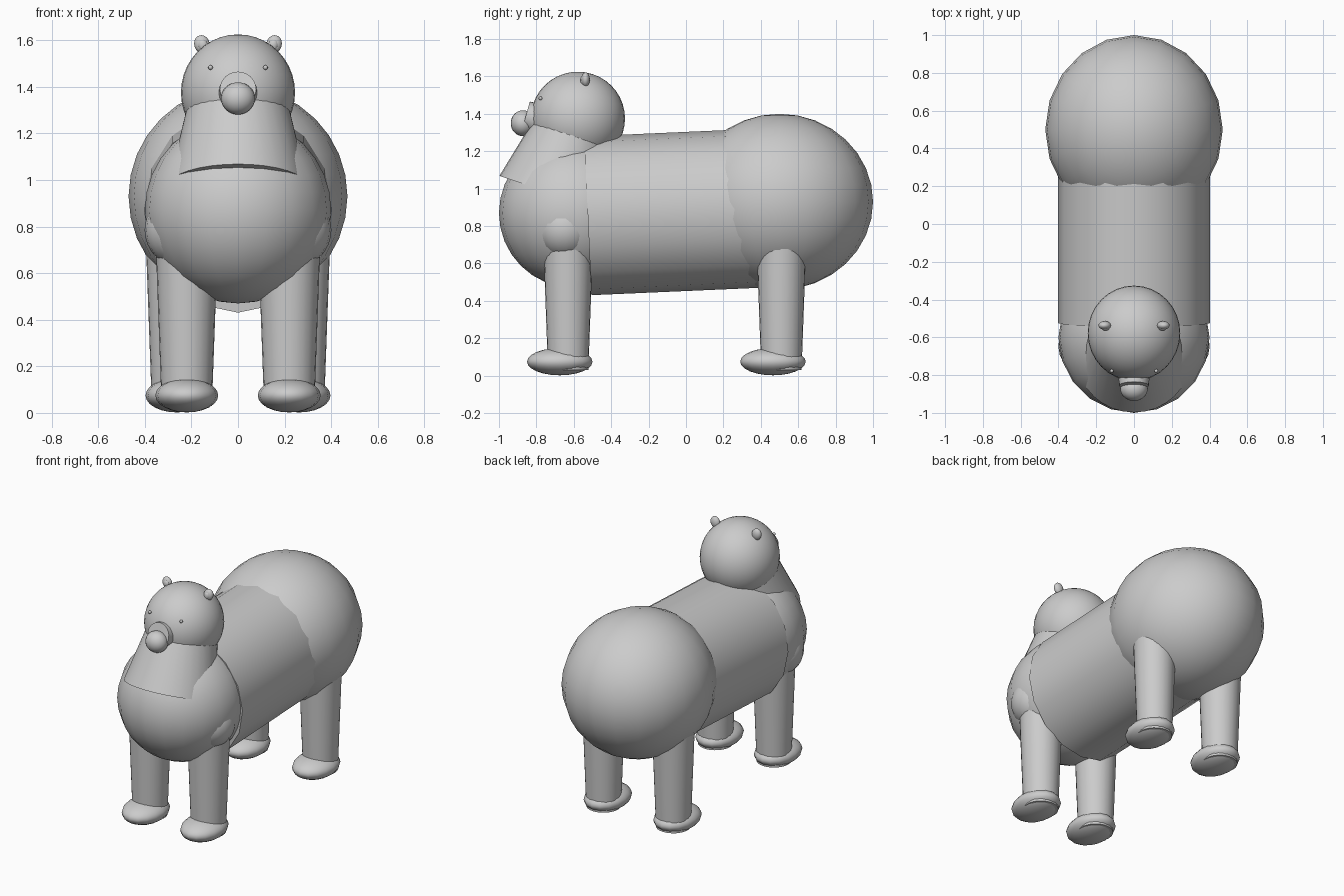
import bpy, math
from mathutils import Vector

if "Cube" in bpy.data.objects:
    bpy.data.objects.remove(bpy.data.objects["Cube"])


def finish(name):
    ob = bpy.context.object
    ob.name = name
    bpy.ops.object.shade_smooth_by_angle(angle=math.radians(35))
    return ob


def ball(name, loc, size, seg=20, rings=16, rot=(0, 0, 0)):
    bpy.ops.mesh.primitive_uv_sphere_add(segments=seg, ring_count=rings, radius=1,
                                         location=loc, rotation=rot)
    bpy.context.object.scale = size
    return finish(name)


def tube(name, start, end, r1, r2, sides=24, squash=1.0):
    # tapered cylinder running from start to end
    a, b = Vector(start), Vector(end)
    bpy.ops.mesh.primitive_cone_add(vertices=sides, radius1=r1, radius2=r2,
                                    depth=(b - a).length, location=(a + b) / 2)
    ob = bpy.context.object
    ob.rotation_euler = (b - a).to_track_quat('Z', 'Y').to_euler()
    ob.scale.x = squash
    return finish(name)


# Torso
ball("rump", (0, 0.5, 0.93), (0.47, 0.5, 0.47))
ball("chest", (0, -0.6, 0.87), (0.4, 0.4, 0.4))
tube("body", (0, -0.525, 0.855), (0, 0.5, 0.9), 0.425, 0.425, 16, 0.945)

# Neck and head
tube("neck", (0, -0.713, 0.973), (0, -0.58, 1.37), 0.3, 0.205, 32)
ball("head", (0, -0.578, 1.375), (0.245, 0.252, 0.25), 32, 20)
tube("snout", (0, -0.73, 1.355), (0, -0.856, 1.39), 0.09, 0.078)
ball("nose", (0, -0.872, 1.35), (0.073, 0.065, 0.069))

for s, side in ((-1, "right"), (1, "left")):
    # Face details
    ball(f"{side}_eye", (s * 0.118, -0.778, 1.483), (0.01, 0.01, 0.01), 12, 8)
    ball(f"{side}_ear", (s * 0.155, -0.537, 1.583), (0.033, 0.023, 0.039), 16, 12,
         (0, s * 0.25, 0))
    ball(f"{side}_inner_ear", (s * 0.151, -0.552, 1.58), (0.02, 0.013, 0.025), 16, 12,
         (0, s * 0.25, 0))
    # Shoulder
    ball(f"{side}_shoulder", (s * 0.228, -0.645, 0.785), (0.173, 0.165, 0.165))
    # Legs and paws
    for part, x, y in (("front", 0.22, -0.63), ("rear", 0.262, 0.51)):
        tube(f"{side}_{part}_leg", (s * x, y, 0.03), (s * x, y, 0.69), 0.108, 0.132)
        ball(f"{side}_{part}_paw", (s * x, y - 0.045, 0.075), (0.135, 0.175, 0.073), 16, 12)
